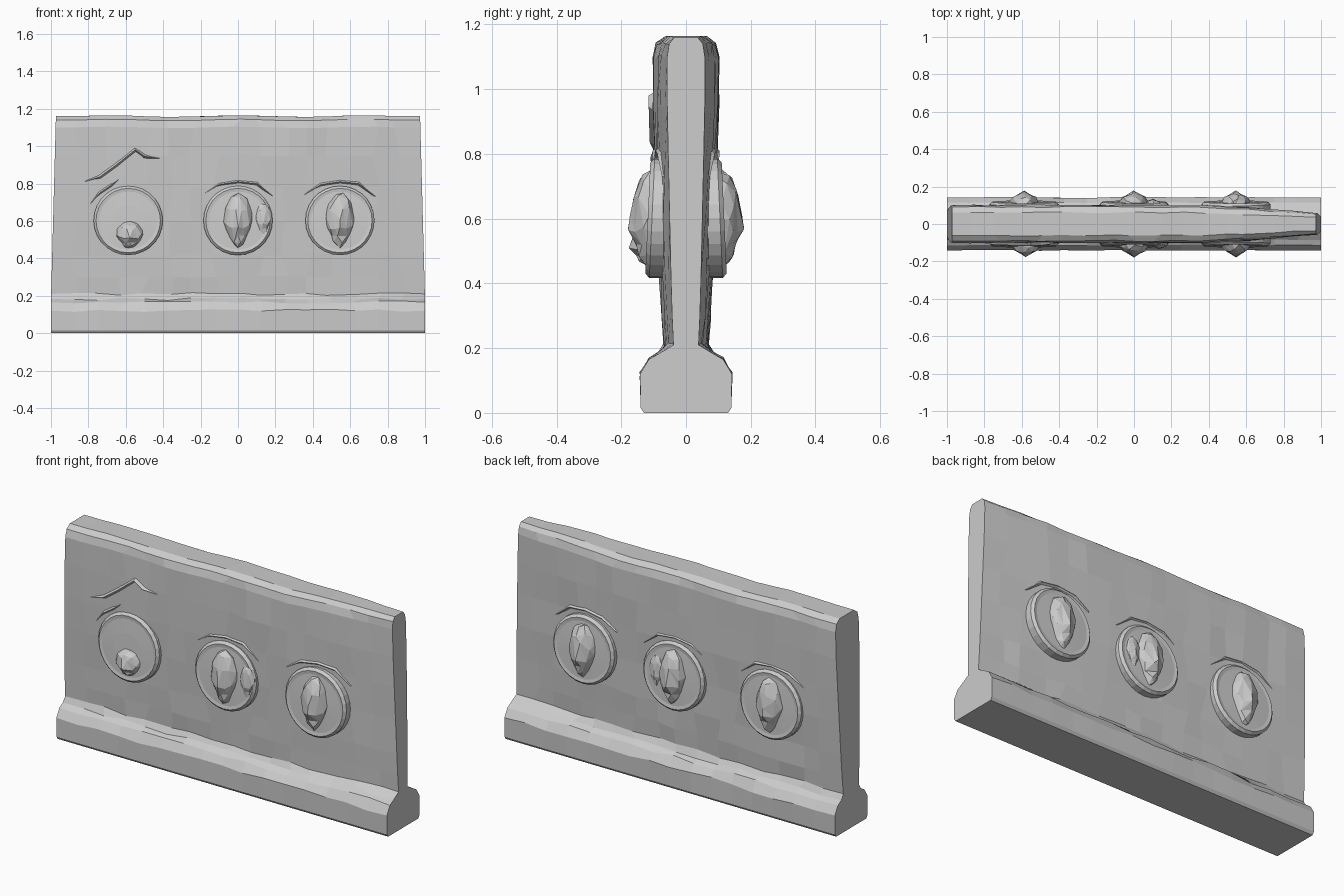
import bpy, bmesh, math, random
from mathutils import Vector

if "Cube" in bpy.data.objects:
    bpy.data.objects.remove(bpy.data.objects["Cube"])

random.seed(4)


def make_object(name, bm):
    bmesh.ops.recalc_face_normals(bm, faces=bm.faces[:])
    me = bpy.data.meshes.new(name)
    bm.to_mesh(me)
    bm.free()
    ob = bpy.data.objects.new(name, me)
    bpy.context.collection.objects.link(ob)
    return ob


# Half cross-section (half thickness, height) from plinth to rounded coping
PROFILE = [(0.13, 0), (0.14, 0.015), (0.142, 0.12), (0.115, 0.165), (0.085, 0.182),
           (0.067, 0.21), (0.074, 0.3), (0.08, 0.42), (0.087, 0.6), (0.094, 0.78),
           (0.1, 0.95), (0.1, 1.1), (0.09, 1.14), (0.062, 1.16)]


def thin(x):
    # the upper wall gets thinner towards its right end
    t = max(0.0, (x - 0.25) / 0.75)
    return 1 - 0.42 * t ** 1.5


def wall_depth(x, z):
    for (a, z0), (b, z1) in zip(PROFILE, PROFILE[1:]):
        if z0 <= z <= z1:
            return (a + (b - a) * (z - z0) / (z1 - z0)) * thin(x)
    return 0.08


# Wall with plinth: profile lofted along x, weathered slightly
bm = bmesh.new()
rings = []
N = 16
for i in range(N + 1):
    x = -1 + 2 * i / N
    ring = []
    for side in (-1, 1):
        pts = PROFILE if side < 0 else PROFILE[::-1]
        for hy, z in pts:
            upper = z > 0.2
            y = hy * (thin(x) if upper else 1)
            px = x * (1 - 0.027 * max(0, z - 0.18))
            pz = z
            if 0 < i < N:
                if upper:
                    y += random.uniform(-0.004, 0.004)
                    px += random.uniform(-0.03, 0.03)
                    pz += random.uniform(-0.008, 0.008) if z < 1.1 else 0.004 * math.cos(9 * x)
                elif z > 0.1:
                    y += random.uniform(-0.004, 0.002)
                    pz += random.uniform(-0.008, 0.008)
            ring.append(bm.verts.new((px, side * y, pz)))
    rings.append(ring)
for a, b in zip(rings, rings[1:]):
    for j in range(len(a)):
        k = (j + 1) % len(a)
        bm.faces.new((a[j], b[j], b[k], a[k]))
bm.faces.new(rings[0])
bm.faces.new(rings[-1])
make_object("wall", bm)


# Round medallion: shallow bevelled disc with a faint rim, leaning into the wall at the top
def medallion(name, cx, side):
    bm = bmesh.new()
    n = 28
    steps = [(0.185, 0.05), (0.185, 0.105), (0.172, 0.118), (0.155, 0.115), (0.08, 0.118)]
    loops = []
    for r, d in steps:
        loop = []
        for i in range(n):
            a = math.tau * i / n
            lz = r * math.sin(a)
            y = d - (0.045 * lz if d > 0.06 else 0)
            loop.append(bm.verts.new((cx + r * math.cos(a), side * y, 0.602 + lz)))
        loops.append(loop)
    for a, b in zip(loops, loops[1:]):
        for i in range(n):
            j = (i + 1) % n
            bm.faces.new((a[i], a[j], b[j], b[i]))
    bm.faces.new(loops[0])
    bm.faces.new(loops[-1])
    make_object(name, bm)


# Relief head: faceted ovoid with brow, nose and narrowed chin
def relief_head(name, cx, cz, side, w, h, d):
    bm = bmesh.new()
    bmesh.ops.create_icosphere(bm, subdivisions=3, radius=1)
    for v in bm.verts:
        x, out, z = v.co
        narrow = 1 - 0.35 * max(0, -z)
        if out > 0:
            out += 0.22 * math.exp(-(x / 0.22) ** 2 - ((z + 0.2) / 0.25) ** 2)
            out -= 0.22 * math.exp(-((abs(x) - 0.4) / 0.2) ** 2 - ((z - 0.1) / 0.18) ** 2)
            out -= 0.16 * math.exp(-((z + 0.55) / 0.1) ** 2)
        j = random.uniform(0.96, 1.04)
        v.co = (cx + x * w * narrow * j, side * (0.105 + out * d), cz + z * h * j)
    ob = make_object(name, bm)
    dec = ob.modifiers.new("facets", 'DECIMATE')
    dec.ratio = 0.3


# Low carved ridge following a few points on the wall
def ridge(name, pts, side, width=0.022, height=0.016):
    bm = bmesh.new()
    P = [Vector(p) for p in pts]
    rows = []
    for i, p in enumerate(P):
        t = (P[min(i + 1, len(P) - 1)] - P[max(i - 1, 0)]).normalized()
        nrm = Vector((-t.y, t.x))
        end = 0.25 if i in (0, len(P) - 1) else 1
        row = []
        for off, up in ((-1, -0.02), (0, height * end), (1, -0.02)):
            q = p + nrm * off * width * end
            row.append(bm.verts.new((q.x, side * (wall_depth(q.x, q.y) + up), q.y)))
        rows.append(row)
    for a, b in zip(rows, rows[1:]):
        for i in range(3):
            j = (i + 1) % 3
            bm.faces.new((a[i], b[i], b[j], a[j]))
    bm.faces.new(rows[0])
    bm.faces.new(rows[-1])
    make_object(name, bm)


for side, face in ((-1, "front"), (1, "back")):
    for cx, pos in ((-0.587, "left"), (0, "middle"), (0.545, "right")):
        medallion(f"{face}_medallion_{pos}", cx, side)
        if face == "front" and pos == "left":
            # worn head: only the lower face remains
            relief_head("front_head_left", cx + 0.008, 0.525, side, 0.075, 0.075, 0.062)
        else:
            relief_head(f"{face}_head_{pos}", cx, 0.6, side, 0.078, 0.148, 0.064)
        # carved brow above each medallion
        if not (face == "front" and pos == "left"):
            ridge(f"{face}_brow_{pos}",
                  [(cx - 0.19, 0.74), (cx - 0.1, 0.795), (cx, 0.81),
                   (cx + 0.1, 0.8), (cx + 0.19, 0.73)], side, 0.025, 0.009)
    # swept hair beside the middle head
    relief_head(f"{face}_hair_middle", 0.135 if side < 0 else 0.1, 0.605, side, 0.045, 0.09, 0.026)

# Broken carving above the front left medallion
ridge("front_carving_upper", [(-0.82, 0.81), (-0.74, 0.835), (-0.65, 0.9),
                              (-0.55, 0.98), (-0.5, 0.945), (-0.42, 0.935)], -1)
ridge("front_carving_lower", [(-0.79, 0.69), (-0.74, 0.75), (-0.68, 0.79), (-0.64, 0.82)], -1, 0.02, 0.015)
